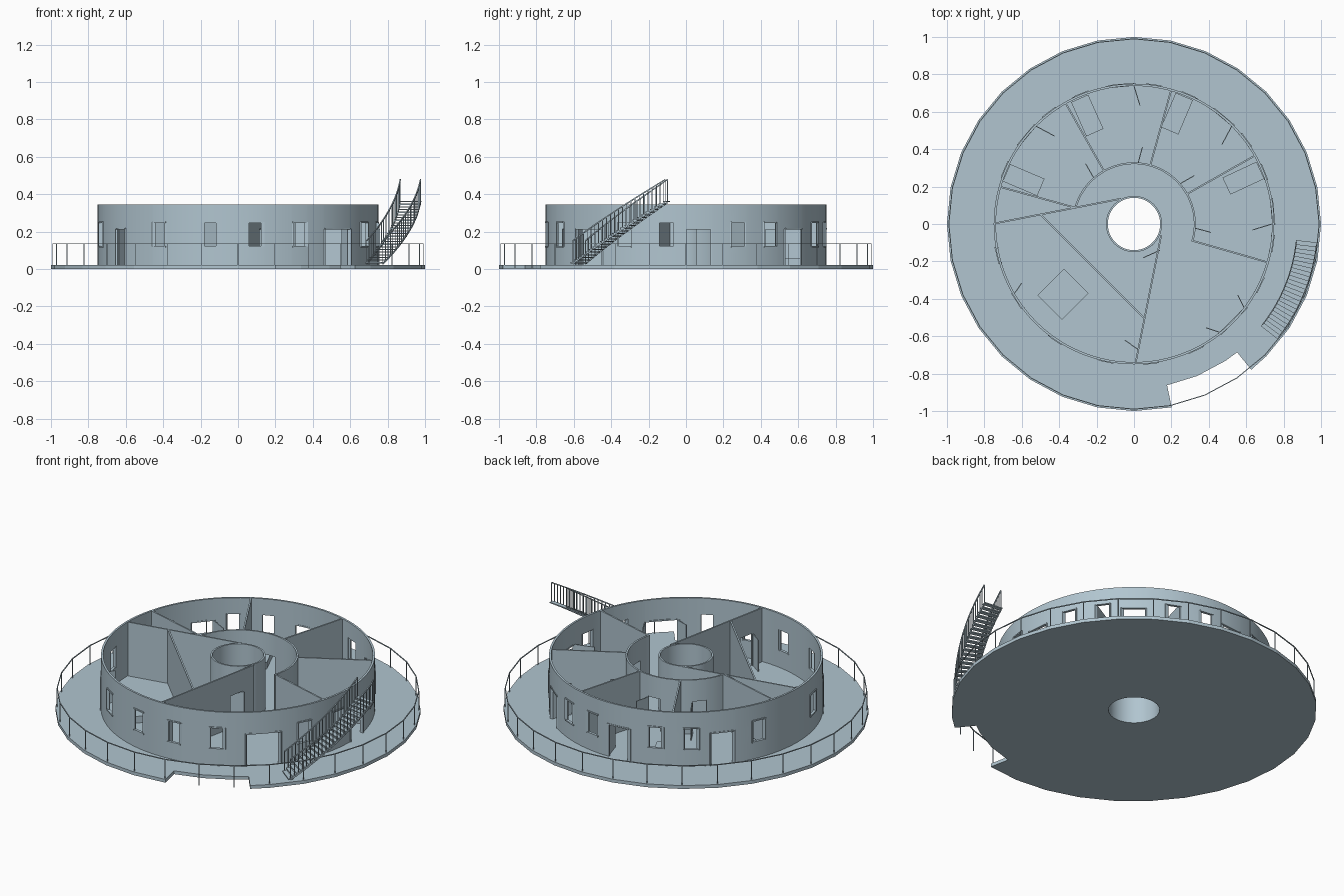
import bpy, bmesh
from math import cos, sin, radians
from mathutils import Vector, Matrix

if "Cube" in bpy.data.objects:
    bpy.data.objects.remove(bpy.data.objects["Cube"])

mat = bpy.data.materials.new("pale blue grey")
mat.use_nodes = True
mat.diffuse_color = (0.44, 0.56, 0.63, 1)
mat.node_tree.nodes["Principled BSDF"].inputs["Base Color"].default_value = mat.diffuse_color

FLOOR, TOP, DOOR_TOP = 0.02, 0.345, 0.215
SILL, HEAD = 0.12, 0.25


def polar(a, r, z=0.0):
    return Vector((r * cos(radians(a)), r * sin(radians(a)), z))


def finish(name, bm):
    mesh = bpy.data.meshes.new(name)
    bm.to_mesh(mesh)
    bm.free()
    mesh.materials.append(mat)
    ob = bpy.data.objects.new(name, mesh)
    bpy.context.collection.objects.link(ob)
    return ob


def sheet(name, point, us, vs, holes, thick, smooth=False):
    """Grid surface with rectangular holes, thickened into a solid."""
    us = sorted(set(us) | {h[i] for h in holes for i in (0, 1)})
    vs = sorted(set(vs) | {h[i] for h in holes for i in (2, 3)})
    bm = bmesh.new()
    grid = [[bm.verts.new(point(u, v)) for v in vs] for u in us]
    for i in range(len(us) - 1):
        for j in range(len(vs) - 1):
            u, v = (us[i] + us[i + 1]) / 2, (vs[j] + vs[j + 1]) / 2
            if not any(h[0] < u < h[1] and h[2] < v < h[3] for h in holes):
                bm.faces.new((grid[i][j], grid[i + 1][j], grid[i + 1][j + 1], grid[i][j + 1]))
    bmesh.ops.remove_doubles(bm, verts=bm.verts[:], dist=1e-5)
    loose = [v for v in bm.verts if not v.link_faces]
    bmesh.ops.delete(bm, geom=loose, context='VERTS')
    ob = finish(name, bm)
    mod = ob.modifiers.new("thickness", 'SOLIDIFY')
    mod.thickness, mod.offset = thick, 0
    for other in bpy.context.selected_objects:
        other.select_set(False)
    bpy.context.view_layer.objects.active = ob
    ob.select_set(True)
    bpy.ops.object.modifier_apply(modifier=mod.name)
    if smooth:
        bpy.ops.object.shade_smooth_by_angle(angle=radians(30))
    return ob


def arc_wall(name, r, a0, a1, z0, holes, thick, n):
    us = [a0 + (a1 - a0) * i / n for i in range(n + 1)]
    us = [u for u in us if all(abs(u - h[k]) > 0.2 for h in holes for k in (0, 1))] + [a0, a1]
    sheet(name, lambda u, z: polar(u, r, z), us, (z0, TOP), holes, thick, True)


def bar(bm, p, q, w, h):
    """Box from p to q, w wide and h high."""
    p, q = Vector(p), Vector(q)
    d = (q - p).normalized()
    side = Vector((0, 0, 1)).cross(d)
    side = side.normalized() if side.length > 1e-4 else Vector((0, 1, 0))
    axes = Matrix((d * (q - p).length, side * w, d.cross(side) * h)).transposed()
    bmesh.ops.create_cube(bm, size=1, matrix=Matrix.Translation((p + q) / 2) @ axes.to_4x4())


def plate(bm, p, q, z0, z1, w):
    """Upright panel standing between two plan points."""
    z = (z0 + z1) / 2
    bar(bm, (p[0], p[1], z), (q[0], q[1], z), w, z1 - z0)


# Round deck with central hole and edge notch
sheet("deck", lambda a, r: polar(a, r, FLOOR / 2), [-90 + i * 11.25 for i in range(33)],
      (0.15, 0.88, 1.0), [(-78.4, -51.2, 0.88, 1.0)], FLOOR)

# Outer wall with doors and windows
rooms = [0, 45, 90, 135]
doors = [(a, a + 10.5, FLOOR, DOOR_TOP) for a in rooms]
doors += [(-52, -37, FLOOR, DOOR_TOP), (-150, -143, FLOOR, DOOR_TOP)]
centres = [-26, -64, -83, -101.5, -124, -167]
for a in rooms:
    centres += [a - 8, a + 22]
windows = [(a - 3.2, a + 3.2, SILL, HEAD) for a in centres]
arc_wall("outer_wall", 0.744, -180, 180, FLOOR, doors + windows, 0.012, 96)

# Central core and curved corridor wall
arc_wall("core_wall", 0.145, -180, 180, 0, [], 0.01, 48)
arc_wall("corridor_wall", 0.325, -17, 163, FLOOR,
         [(a - 4, a + 10, FLOOR, DOOR_TOP) for a in rooms], 0.01, 48)

# Frames around the openings
bm = bmesh.new()
for a0, a1, z0, z1 in doors + windows:
    for a in (a0, a1):
        bar(bm, polar(a, 0.746, z0), polar(a, 0.746, z1), 0.008, 0.02)
    for z in ((z0, z1) if z0 > FLOOR else (z1,)):
        bar(bm, polar(a0, 0.747, z), polar(a1, 0.747, z), 0.016, 0.008)
finish("opening_frames", bm)

# Straight partitions: start, end, door spans along the length
partitions = [
    ((-0.735, 0.005), (-0.07, 0.135), []),
    ((-0.5, 0.05), (0.05, -0.5), []),
    ((0.145, -0.06), (0.01, -0.735), [(0.12, 0.26), (0.76, 0.89)]),
]
for a in (-16, 29.5, 74.5, 119.5, 164.5):
    partitions.append((polar(a, 0.325)[:2], polar(a, 0.74)[:2], []))
for p, q, gaps in partitions:
    p, q = Vector(p), Vector(q)
    sheet("partition", lambda u, z: (*p.lerp(q, u), z), (0, 1), (FLOOR, TOP),
          [(g0, g1, FLOOR, DOOR_TOP) for g0, g1 in gaps], 0.009)

# Door leaves standing open
leaves = [((0.14, -0.14), (0.05, -0.18)), ((0.02, -0.67), (-0.05, -0.62)),
          ((0.59, -0.45), (0.555, -0.38)), ((0.46, -0.58), (0.385, -0.555)),
          ((-0.645, -0.38), (-0.6, -0.315))]
for a in rooms:
    hinge = polar(a, 0.738)
    leaves.append((hinge, hinge - polar(a - 28 + 45, 0.11)))
    hinge = polar(a - 4, 0.33)
    leaves.append((hinge, hinge + polar(a - 15, 0.085)))
bm = bmesh.new()
for p, q in leaves:
    plate(bm, p, q, FLOOR, DOOR_TOP - 0.005, 0.005)
finish("door_leaves", bm)

# Low beds
bm = bmesh.new()
for x, y, a, length, width in [(-0.25, 0.58, 114, 0.2, 0.1), (0.23, 0.59, 67, 0.2, 0.1),
                               (-0.59, 0.235, 157, 0.2, 0.1), (0.585, 0.245, 25, 0.2, 0.1),
                               (-0.38, -0.375, 45, 0.2, 0.185)]:
    c, half = Vector((x, y, 0)), polar(a, length / 2)
    plate(bm, c - half, c + half, FLOOR, 0.06, width)
finish("beds", bm)

# Deck railing
bm = bmesh.new()
for i in range(32):
    a = i * 11.25
    bar(bm, polar(a, 0.99, 0.005), polar(a, 0.99, 0.135), 0.004, 0.004)
    bar(bm, polar(a, 0.99, 0.135), polar(a + 11.25, 0.99, 0.135), 0.005, 0.005)
finish("deck_railing", bm)

# Curved stair: treads, balusters and handrails
steps, a0, a1, z0, z1 = 24, -38, -6.5, 0.033, 0.36
treads, rails = bmesh.new(), bmesh.new()
for i in range(steps):
    a, b = (a0 + (a1 - a0) * k / (steps - 1) for k in (i, i + 1))
    z, zn = (z0 + (z1 - z0) * k / (steps - 1) for k in (i, i + 1))
    bar(treads, polar(a, 0.87, z), polar(a, 0.985, z), 0.025, 0.006)
    for r in (0.873, 0.982):
        bar(rails, polar(a, r, z), polar(a, r, z + 0.118), 0.004, 0.004)
        if i < steps - 1:
            bar(rails, polar(a, r, z + 0.118), polar(b, r, zn + 0.118), 0.006, 0.006)
            bar(rails, polar(a, r, z - 0.005), polar(b, r, zn - 0.005), 0.004, 0.008)
finish("stair_treads", treads)
finish("stair_railing", rails)
